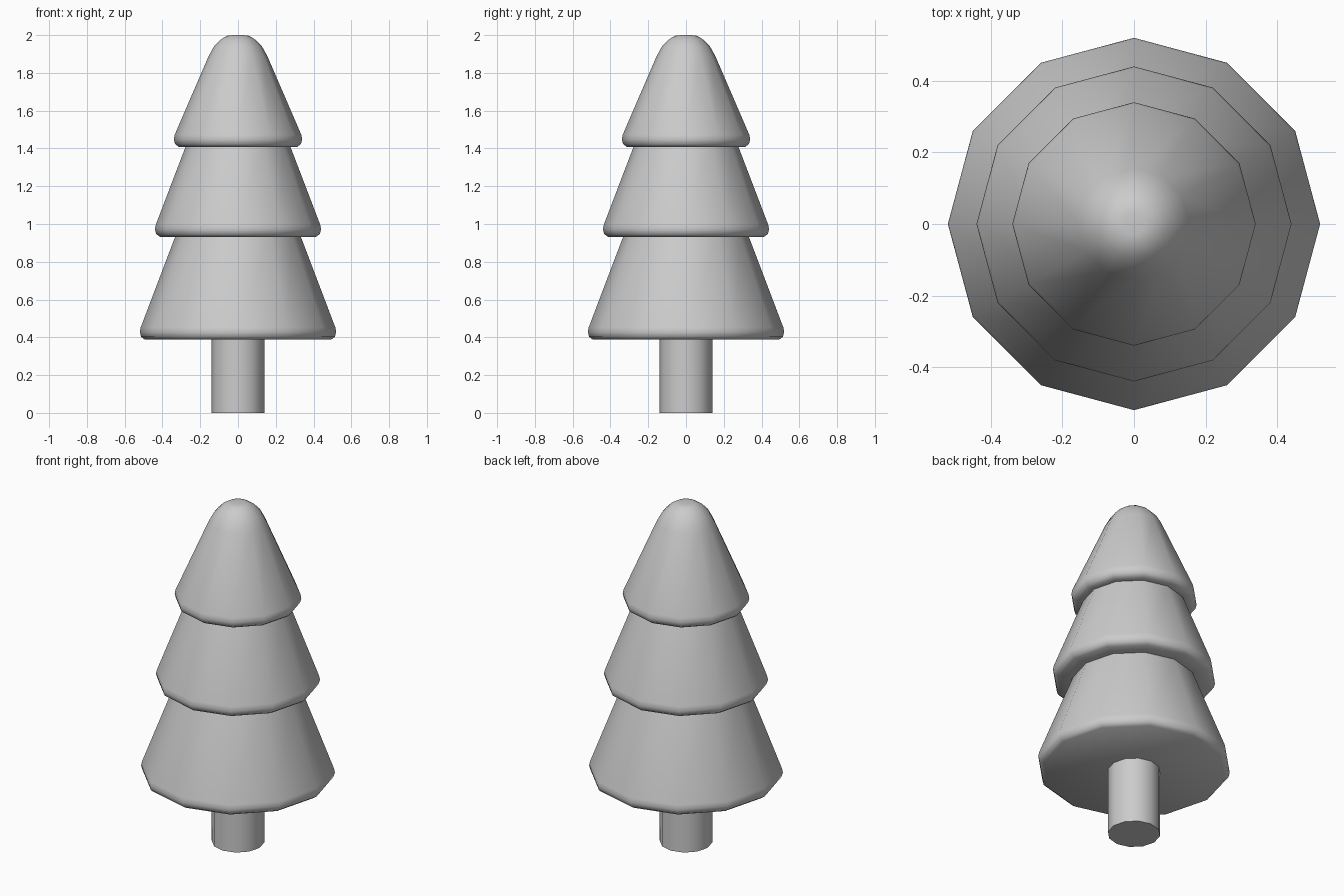
import bpy, bmesh
from math import pi, cos, sin, radians

if "Cube" in bpy.data.objects:
    bpy.data.objects.remove(bpy.data.objects["Cube"])

SIDES = 12

def lathe(name, profile):
    """Revolve (radius, z) points, listed bottom to top, and cap both ends."""
    bm = bmesh.new()
    rings = [[bm.verts.new((r * cos(2 * pi * i / SIDES), r * sin(2 * pi * i / SIDES), z))
              for i in range(SIDES)] for r, z in profile]
    for a, b in zip(rings, rings[1:]):
        for i in range(SIDES):
            j = (i + 1) % SIDES
            bm.faces.new((a[i], a[j], b[j], b[i]))
    bm.faces.new(rings[0][::-1])
    bm.faces.new(rings[-1])
    mesh = bpy.data.meshes.new(name)
    bm.to_mesh(mesh)
    bm.free()
    obj = bpy.data.objects.new(name, mesh)
    bpy.context.collection.objects.link(obj)
    bpy.ops.object.select_all(action='DESELECT')
    obj.select_set(True)
    bpy.context.view_layer.objects.active = obj
    bpy.ops.object.shade_smooth_by_angle(angle=radians(50))
    return obj

# Each tier: rim radius, underside height, radius and height where its slope ends
tiers = [(0.52, 0.388, 0.333, 0.932),
         (0.44, 0.932, 0.278, 1.408),
         (0.34, 1.408, 0.155, 1.89)]

# Foliage: three stacked skirts with rounded rims
foliage = []
for rim, base, top_r, top_z in tiers:
    foliage += [(rim - 0.027, base), (rim - 0.007, base + 0.015), (rim, base + 0.04),
                (rim - 0.005, base + 0.065), (top_r, top_z)]

# Rounded tip
foliage += [(0.127, 1.94), (0.093, 1.975), (0.06, 1.996), (0.03, 2.0)]
lathe("foliage", foliage)

# Trunk
lathe("trunk", [(0.141, 0), (0.141, 0.388)])
